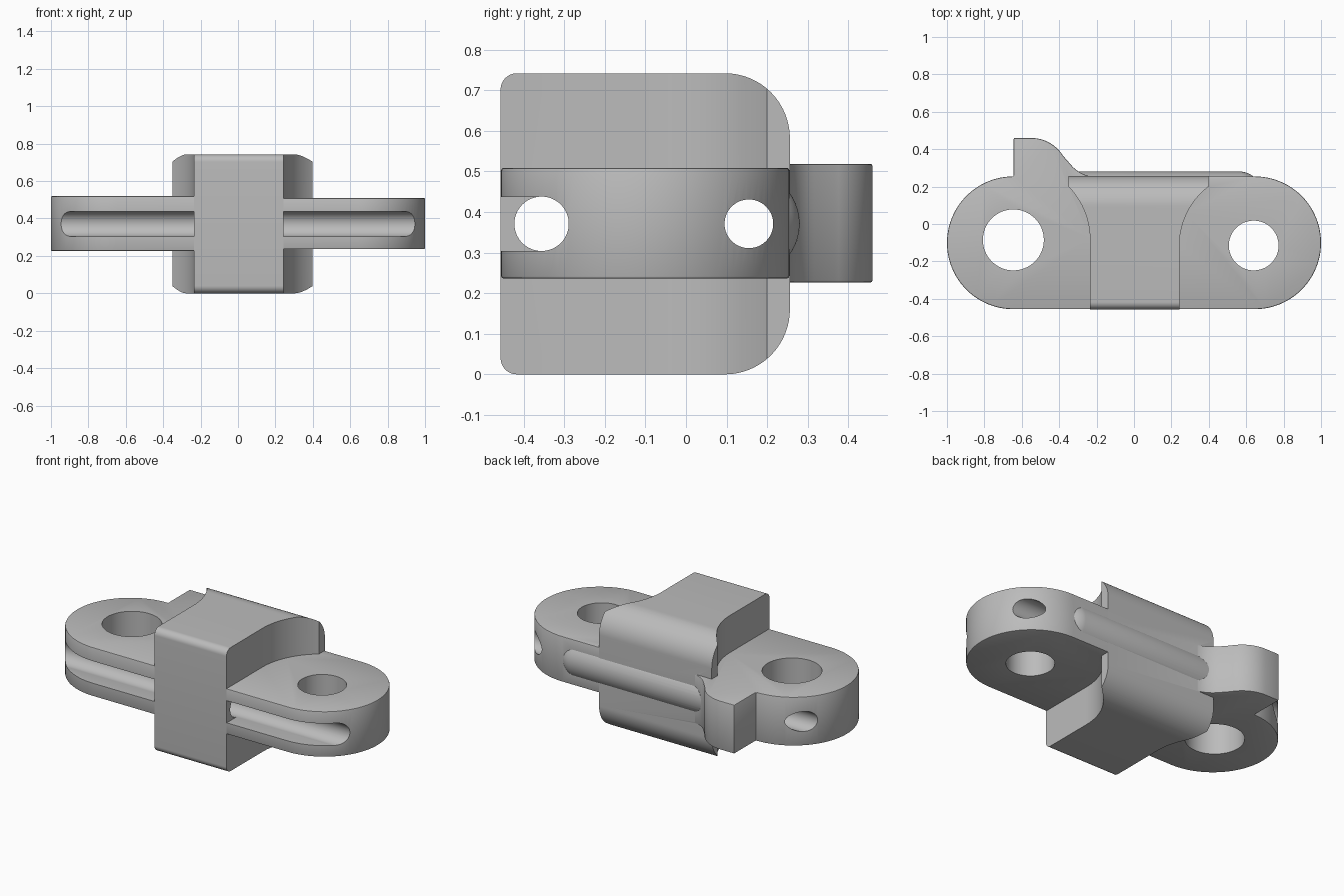
import bpy, bmesh
from math import sin, cos, pi, radians, sqrt, atan2
from mathutils import Matrix

if "Cube" in bpy.data.objects:
    bpy.data.objects.remove(bpy.data.objects["Cube"], do_unlink=True)

grey = bpy.data.materials.new("plain grey")
grey.use_nodes = True
grey.diffuse_color = (0.5, 0.5, 0.5, 1)
grey.node_tree.nodes["Principled BSDF"].inputs["Base Color"].default_value = (0.5, 0.5, 0.5, 1)

MID = 0.371            # height of the middle plane
FRONT, BACK = -0.457, 0.256


def arc(cx, cy, r, a0, a1, n=24):
    """Points on an arc, angles in degrees."""
    return [(cx + r * cos(radians(a0 + (a1 - a0) * i / n)),
             cy + r * sin(radians(a0 + (a1 - a0) * i / n))) for i in range(n + 1)]


def make(name, bm):
    bmesh.ops.recalc_face_normals(bm, faces=bm.faces[:])
    mesh = bpy.data.meshes.new(name)
    bm.to_mesh(mesh)
    bm.free()
    mesh.materials.append(grey)
    ob = bpy.data.objects.new(name, mesh)
    bpy.context.collection.objects.link(ob)
    return ob


def prism(name, points, low, high, axis="z"):
    """Extrude an (x, y) outline along z, or a (y, z) outline along x."""
    bm = bmesh.new()
    place = (lambda p: (p[0], p[1], low)) if axis == "z" else (lambda p: (low, p[0], p[1]))
    face = bm.faces.new([bm.verts.new(place(p)) for p in points])
    top = bmesh.ops.extrude_face_region(bm, geom=[face])["geom"]
    d = high - low
    bmesh.ops.translate(bm, verts=[v for v in top if isinstance(v, bmesh.types.BMVert)],
                        vec=(0, 0, d) if axis == "z" else (d, 0, 0))
    return make(name, bm)


def apply(ob, mod):
    bpy.ops.object.select_all(action="DESELECT")
    bpy.context.view_layer.objects.active = ob
    ob.select_set(True)
    bpy.ops.object.modifier_apply(modifier=mod.name)


def combine(ob, tool, operation):
    mod = ob.modifiers.new("combine", "BOOLEAN")
    mod.operation, mod.object, mod.solver = operation, tool, "EXACT"
    apply(ob, mod)
    bpy.data.objects.remove(tool, do_unlink=True)


def soften(ob, width):
    mod = ob.modifiers.new("soften", "BEVEL")
    mod.width, mod.segments, mod.limit_method = width, 2, "ANGLE"
    mod.angle_limit = radians(50)
    apply(ob, mod)


def concave(cx, cy, r, side):
    """Side of the block, hollowed around a lug, from the waist to the back flare."""
    end = 0.2
    a = atan2(end - cy, sqrt(r * r - (end - cy) ** 2))
    return [(cx + side * r * cos(a * i / 24), cy + r * sin(a * i / 24)) for i in range(25)]


# Central block: waisted plan crossed with a rounded side profile
right_side = concave(-0.645, -0.085, 0.41, 1)
left_side = concave(0.64, -0.115, 0.397, -1)
plan = ([(right_side[0][0], -0.6), (left_side[0][0], -0.6)] + left_side
        + [(left_side[-1][0], 0.4), (right_side[-1][0], 0.4)] + right_side[::-1])
body = prism("link_body", plan, -0.1, 0.9)
TOP = 0.742
side = (arc(FRONT + 0.04, 0.04, 0.04, 180, 270, 10) + arc(BACK - 0.16, 0.16, 0.16, 270, 360)
        + arc(BACK - 0.16, TOP - 0.16, 0.16, 0, 90) + arc(FRONT + 0.04, TOP - 0.04, 0.04, 90, 180, 10))
combine(body, prism("block_profile", side, -0.8, 0.8, "x"), "INTERSECT")

# Lugs, set a hair inside the block faces; the right one carries the hooked tab
R = 0.355
CY = -0.1005
left_lug = prism("left_lug", [(0.03, CY - R)] + arc(1 - R, CY, R, -90, 90, 48)
                 + [(0.03, CY + R)], 0.236, 0.509)
tab = (arc(-0.2, 0.43, 0.178, 270, 220, 12) + arc(-0.55, 0.26, 0.2, 32, 90, 16)
       + [(-0.643, 0.46), (-0.643, CY + R)])
right_lug = prism("right_lug", [(-0.03, CY + R)] + tab
                  + arc(R - 1, CY, R, 91, 270, 48) + [(-0.03, CY - R)], 0.226, 0.519)
for lug in (left_lug, right_lug):
    soften(lug, 0.006)
    combine(body, lug, "UNION")


def rod(name, length, radius, at, axis, n=64):
    bm = bmesh.new()
    turn = Matrix.Rotation(pi / 2, 4, "Y") if axis == "x" else Matrix()
    bmesh.ops.create_cone(bm, cap_ends=True, segments=n, radius1=radius, radius2=radius,
                          depth=length, matrix=Matrix.Translation(at) @ turn)
    return make(name, bm)


# Round-ended ridge swelling out of the back
bm = bmesh.new()
bmesh.ops.create_uvsphere(bm, u_segments=48, v_segments=24, radius=0.13,
                          matrix=Matrix.Rotation(pi / 2, 4, "Y"))
for v in bm.verts:
    v.co.x += 0.56 if v.co.x > 0.001 else -0.3
    v.co.y += 0.151
    v.co.z += MID
combine(body, make("back_ridge", bm), "UNION")

# Upright pin holes
combine(body, rod("right_pin_hole", 2, 0.163, (-0.645, -0.085, MID), "z"), "DIFFERENCE")
combine(body, rod("left_pin_hole", 2, 0.133, (0.64, -0.115, MID), "z"), "DIFFERENCE")

# Lengthwise bores through the whole link
BORE = 0.067
combine(body, rod("front_bore", 3, BORE, (0, -0.356, MID), "x"), "DIFFERENCE")
combine(body, rod("back_bore", 3, 0.06, (0, 0.155, MID), "x"), "DIFFERENCE")

# Front slots opening the front bore along each lug
half = BORE - 0.0005
slot = [(-0.7, MID - half), (-0.356, MID - half), (-0.356, MID + half), (-0.7, MID + half)]
combine(body, prism("right_slot", slot, -1.3, -0.236, "x"), "DIFFERENCE")
combine(body, prism("left_slot", slot, 0.244, 1.3, "x"), "DIFFERENCE")

bpy.ops.object.select_all(action="DESELECT")
bpy.context.view_layer.objects.active = body
body.select_set(True)
bpy.ops.object.shade_smooth_by_angle(angle=radians(30))
